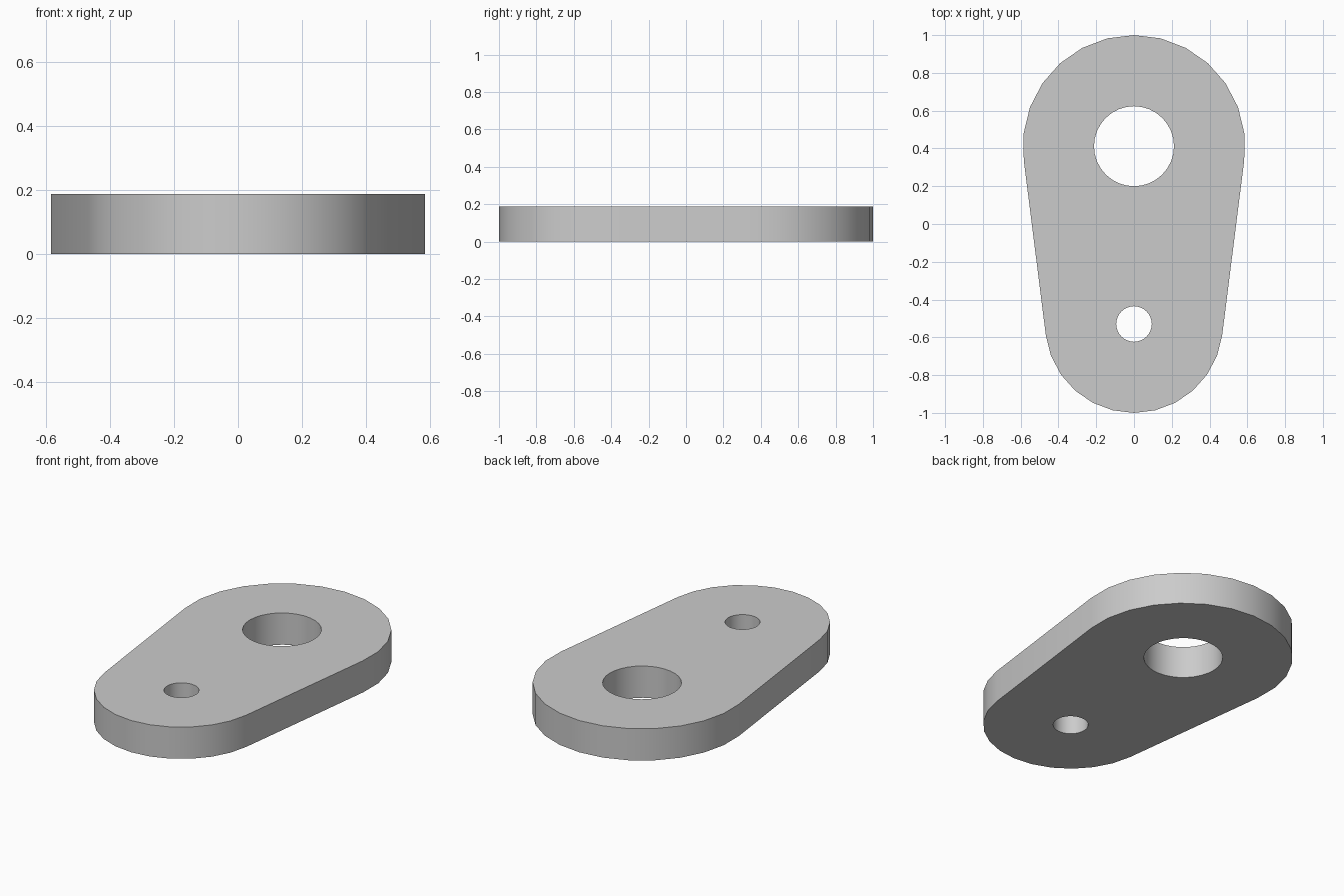
import bpy, bmesh, math

if "Cube" in bpy.data.objects:
    bpy.data.objects.remove(bpy.data.objects["Cube"])

U = 2 / 85                      # plate is 85 modules long
R_BIG, R_SMALL, SPACING, THICK = 25 * U, 20 * U, 40 * U, 8 * U
Y_BIG, Y_SMALL = 1 - R_BIG, -1 + R_SMALL
TILT = math.asin((R_BIG - R_SMALL) / SPACING)   # slope of the tangent sides


def arc(cy, r, start, end, steps):
    """Points of an arc centred on (0, cy)."""
    return [(r * math.cos(start + (end - start) * i / steps),
             cy + r * math.sin(start + (end - start) * i / steps))
            for i in range(steps + 1)]


def circle(cy, r, sides):
    return arc(cy, r, 0, math.tau, sides)[:-1]


# Outline of two arcs joined by tangents, plus the two bores
loops = [
    arc(Y_BIG, R_BIG, -TILT, math.pi + TILT, 14)
    + arc(Y_SMALL, R_SMALL, math.pi + TILT, math.tau - TILT, 12),
    circle(Y_BIG, 9 * U, 32),
    circle(Y_SMALL, 4 * U, 32),
]

bm = bmesh.new()
for pts in loops:
    verts = [bm.verts.new((x, y, 0)) for x, y in pts]
    for a, b in zip(verts, verts[1:] + verts[:1]):
        bm.edges.new((a, b))

# Fill around the bores and extrude to thickness
bmesh.ops.triangle_fill(bm, edges=bm.edges[:], use_beauty=True, use_dissolve=False)
ext = bmesh.ops.extrude_face_region(bm, geom=bm.faces[:], use_keep_orig=True)
top = [g for g in ext["geom"] if isinstance(g, bmesh.types.BMVert)]
bmesh.ops.translate(bm, verts=top, vec=(0, 0, THICK))
bmesh.ops.recalc_face_normals(bm, faces=bm.faces[:])

mesh = bpy.data.meshes.new("link_plate")
bm.to_mesh(mesh)
bm.free()
plate = bpy.data.objects.new("link_plate", mesh)
bpy.context.collection.objects.link(plate)

grey = bpy.data.materials.new("light grey")
grey.diffuse_color = (0.6, 0.6, 0.6, 1)
grey.use_nodes = True
grey.node_tree.nodes["Principled BSDF"].inputs["Base Color"].default_value = grey.diffuse_color
mesh.materials.append(grey)

# Smooth rounded walls, sharp rims
bpy.context.view_layer.objects.active = plate
plate.select_set(True)
bpy.ops.object.shade_smooth_by_angle(angle=math.radians(30))
